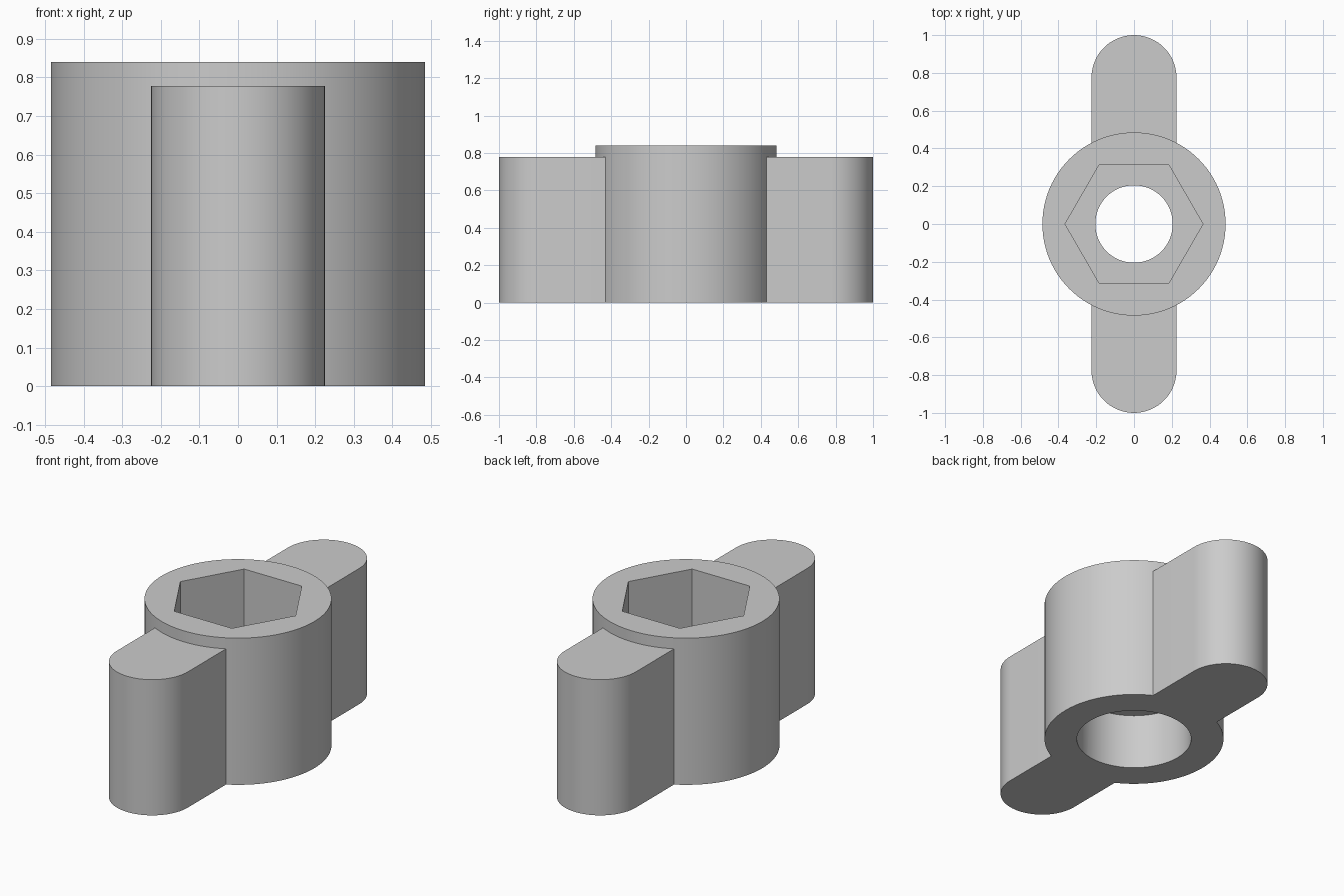
import bpy
import bmesh
import math

cube = bpy.data.objects.get("Cube")
if cube:
    bpy.data.objects.remove(cube, do_unlink=True)

HUB_R, HUB_H = 0.485, 0.84
WING_R, WING_H = 0.225, 0.777
BORE_R, BORE_TOP = 0.31, 0.325
HOLE_R = 0.205
HEX_R, HEX_FLOOR = 0.365, 0.40

grey = bpy.data.materials.new("plain_grey")
grey.use_nodes = True
colour = (0.6, 0.6, 0.6, 1)
grey.diffuse_color = colour
grey.node_tree.nodes["Principled BSDF"].inputs["Base Color"].default_value = colour


def ring(radius, count):
    return [(radius * math.cos(math.tau * i / count),
             radius * math.sin(math.tau * i / count)) for i in range(count)]


def prism(name, outline, z0, z1):
    """Extrude a closed outline from z0 up to z1."""
    bm = bmesh.new()
    base = bm.faces.new([bm.verts.new((x, y, z0)) for x, y in outline])
    top = bmesh.ops.extrude_face_region(bm, geom=[base])["geom"]
    verts = [v for v in top if isinstance(v, bmesh.types.BMVert)]
    bmesh.ops.translate(bm, verts=verts, vec=(0, 0, z1 - z0))
    bmesh.ops.recalc_face_normals(bm, faces=bm.faces)
    mesh = bpy.data.meshes.new(name)
    bm.to_mesh(mesh)
    bm.free()
    mesh.materials.append(grey)
    obj = bpy.data.objects.new(name, mesh)
    bpy.context.collection.objects.link(obj)
    return obj


def combine(target, other, operation):
    """Apply a boolean and discard the second body."""
    mod = target.modifiers.new(operation.lower(), "BOOLEAN")
    mod.operation = operation
    mod.solver = "EXACT"
    mod.object = other
    bpy.context.view_layer.objects.active = target
    bpy.ops.object.modifier_apply(modifier=mod.name)
    bpy.data.objects.remove(other, do_unlink=True)


# Round hub with a rounded bar through it forming the two wings
body = prism("wing_knob_body", ring(HUB_R, 96), 0, HUB_H)
steps = 32
half = [(WING_R * math.cos(math.pi * i / steps),
         1 - WING_R + WING_R * math.sin(math.pi * i / steps))
        for i in range(steps + 1)]
stadium = half + [(-x, -y) for x, y in half]
combine(body, prism("wings", stadium, 0, WING_H), "UNION")

# Hexagonal pocket, lower counterbore and the narrower hole joining them
combine(body, prism("hex_cutter", ring(HEX_R, 6), HEX_FLOOR, HUB_H + 0.1), "DIFFERENCE")
combine(body, prism("bore_cutter", ring(BORE_R, 72), -0.1, BORE_TOP), "DIFFERENCE")
combine(body, prism("hole_cutter", ring(HOLE_R, 64), 0.2, 0.6), "DIFFERENCE")

# Smooth curved walls, crisp rims
bpy.ops.object.select_all(action="DESELECT")
body.select_set(True)
bpy.context.view_layer.objects.active = body
bpy.ops.object.shade_smooth_by_angle(angle=math.radians(25))
